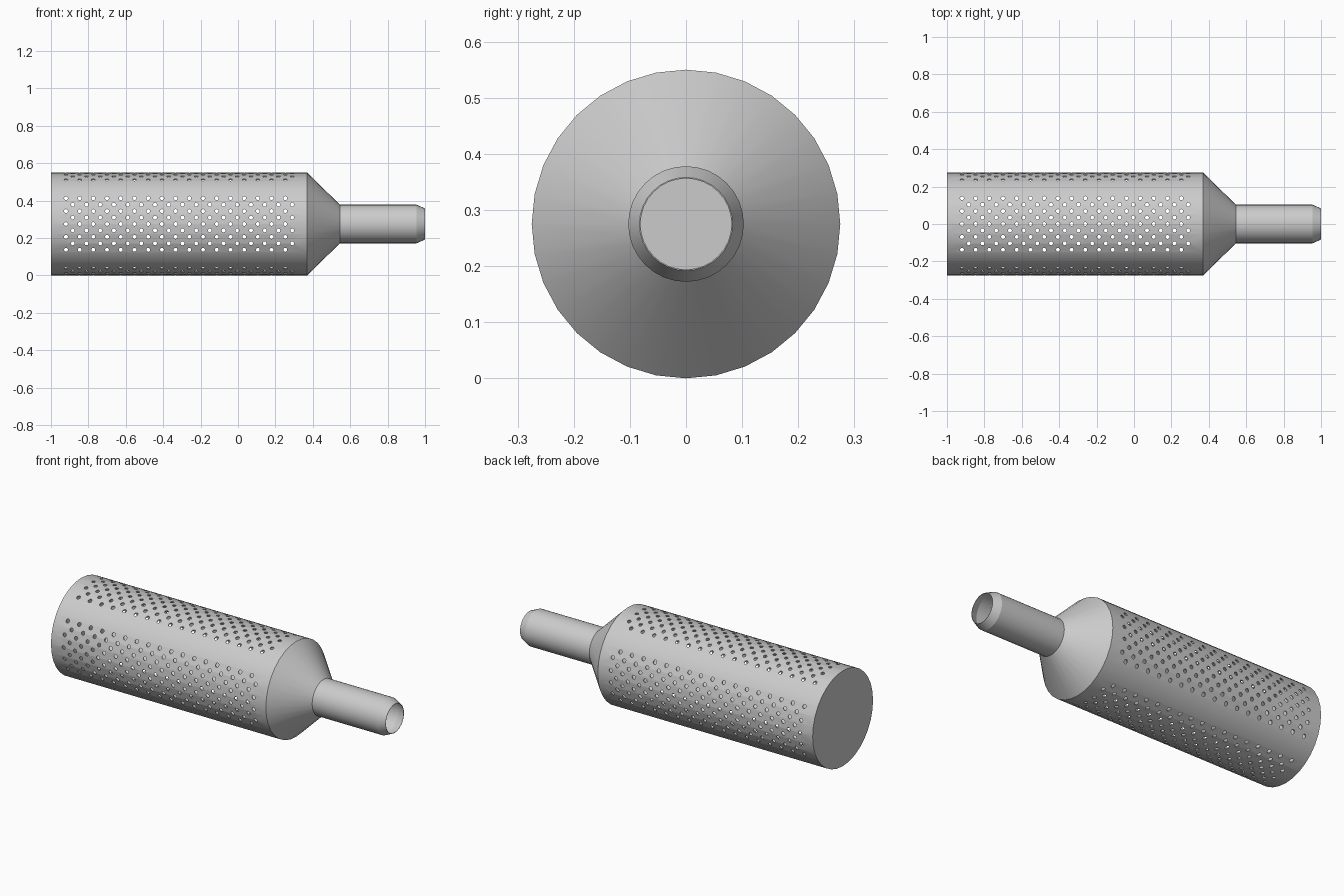
import bpy, bmesh, math
from mathutils import Matrix

old = bpy.data.objects.get("Cube")
if old:
    bpy.data.objects.remove(old, do_unlink=True)

SIDES = 32
RADIUS = 0.275      # body radius, also the height of the axis
WALL = 0.005

metal = bpy.data.materials.new("grey metal")
metal.use_nodes = True
grey = (0.6, 0.6, 0.6, 1)
metal.diffuse_color = grey
metal.node_tree.nodes["Principled BSDF"].inputs["Base Color"].default_value = grey


def make_object(name, bm):
    bmesh.ops.recalc_face_normals(bm, faces=bm.faces)
    mesh = bpy.data.meshes.new(name)
    bm.to_mesh(mesh)
    bm.free()
    obj = bpy.data.objects.new(name, mesh)
    bpy.context.collection.objects.link(obj)
    return obj


# Thin shell: closed base, body, cone and neck with a tapered open mouth
outer = [(-1, RADIUS), (0.37, RADIUS), (0.545, 0.103), (0.955, 0.103), (1, 0.083)]
inner = [(1, 0.081), (0.955, 0.098), (0.542, 0.098), (0.368, RADIUS - WALL),
         (-1 + WALL, RADIUS - WALL)]
bm = bmesh.new()
rings = []
for x, r in outer + inner:
    rings.append([bm.verts.new((x, r * math.cos(a), RADIUS + r * math.sin(a)))
                  for a in (math.tau * i / SIDES for i in range(SIDES))])
for a, b in zip(rings, rings[1:]):
    for i in range(SIDES):
        j = (i + 1) % SIDES
        bm.faces.new((a[i], a[j], b[j], b[i]))
bm.faces.new(rings[0])
bm.faces.new(rings[-1])
shell = make_object("perforated_shell", bm)
shell.data.materials.append(metal)


# Staggered rows of straight pins that drill through both walls
def drill(name, turn):
    bm = bmesh.new()
    for row in range(9):
        for col in range(17):
            x = -0.92 + 0.0733 * (col + 0.5 * (row % 2))
            across = (4 - row) * 0.0345
            place = (Matrix.Translation((x, 0, RADIUS))
                     @ Matrix.Rotation(turn, 4, "X")
                     @ Matrix.Translation((0, across, 0)))
            bmesh.ops.create_cone(bm, cap_ends=True, segments=10, radius1=0.0105,
                                  radius2=0.0105, depth=0.7, matrix=place)
    cutter = make_object(name, bm)
    cutter.data.materials.append(metal)
    cutter.hide_render = True
    return cutter


bpy.context.view_layer.objects.active = shell
for name, turn in (("vertical_drill", 0), ("sideways_drill", math.pi / 2)):
    cutter = drill(name, turn)
    cut = shell.modifiers.new(name, "BOOLEAN")
    cut.operation = "DIFFERENCE"
    cut.solver = "EXACT"
    cut.object = cutter
    bpy.ops.object.modifier_apply(modifier=name)
    bpy.data.objects.remove(cutter, do_unlink=True)

# Smooth round surfaces with crisp rims
bpy.ops.object.select_all(action="DESELECT")
shell.select_set(True)
bpy.ops.object.shade_smooth_by_angle(angle=math.radians(15))
